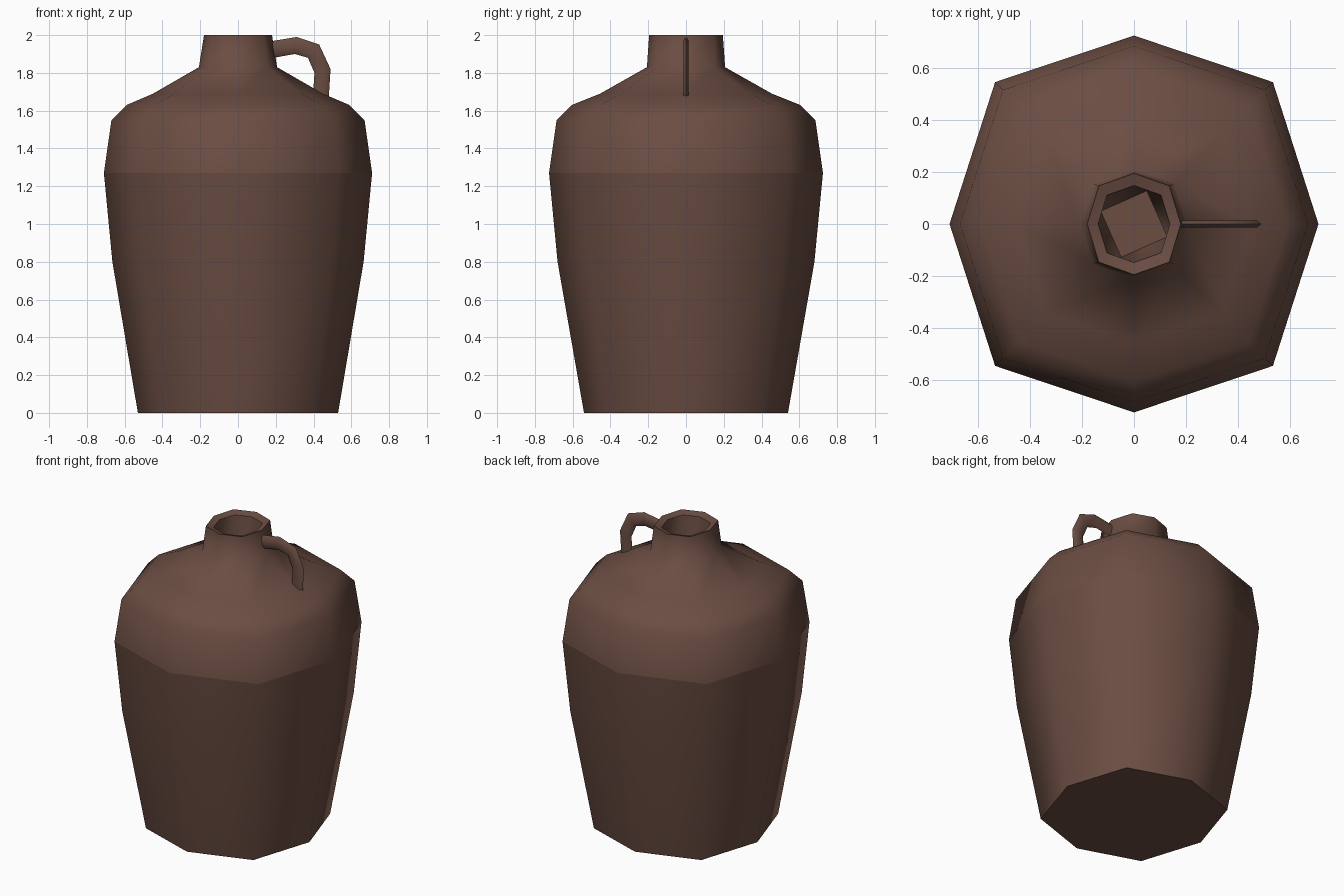
import bpy, bmesh, math
from mathutils import Vector

cube = bpy.data.objects.get("Cube")
if cube:
    bpy.data.objects.remove(cube)

clay = bpy.data.materials.new("brown clay")
clay.use_nodes = True
colour = (0.145, 0.074, 0.055, 1)
clay.diffuse_color = colour
clay.node_tree.nodes["Principled BSDF"].inputs["Base Color"].default_value = colour


def ring(bm, z, rx, ry):
    """Eight-sided ring whose diagonal corners bulge a little."""
    verts = []
    for i in range(8):
        a = i * math.pi / 4
        k = 1.065 if i % 2 else 1
        verts.append(bm.verts.new((rx * k * math.cos(a), ry * k * math.sin(a), z)))
    return verts


def skin(bm, rings):
    for a, b in zip(rings, rings[1:]):
        n = len(a)
        for i in range(n):
            j = (i + 1) % n
            bm.faces.new((a[i], a[j], b[j], b[i]))


def finish(bm, name, angle):
    bmesh.ops.remove_doubles(bm, verts=bm.verts, dist=0.0005)
    bmesh.ops.recalc_face_normals(bm, faces=bm.faces)
    mesh = bpy.data.meshes.new(name)
    bm.to_mesh(mesh)
    bm.free()
    mesh.materials.append(clay)
    obj = bpy.data.objects.new(name, mesh)
    bpy.context.collection.objects.link(obj)
    bpy.ops.object.select_all(action='DESELECT')
    obj.select_set(True)
    bpy.context.view_layer.objects.active = obj
    bpy.ops.object.shade_smooth_by_angle(angle=math.radians(angle))
    return obj


# Jug: belly, shoulder, neck, lip and the inside of the mouth
WAIST = 1.27
profile = [(0, 0.53, 0.54), (0.8, 0.665, 0.68), (WAIST, 0.71, 0.725),
           (1.55, 0.67, 0.685), (1.63, 0.59, 0.605), (1.69, 0.45, 0.455),
           (1.83, 0.207, 0.207), (2.0, 0.18, 0.195), (1.985, 0.138, 0.148)]
bm = bmesh.new()
rings = [ring(bm, *p) for p in profile]
# The mouth narrows to a square floor: corners merge in pairs
floor = []
for i in range(8):
    a = math.radians(69 + 90 * ((i - 1) // 2))
    floor.append(bm.verts.new((0.137 * math.cos(a), 0.137 * math.sin(a), 1.72)))
skin(bm, rings + [floor])
bm.faces.new(rings[0][::-1])
bm.faces.new(floor)
jug = finish(bm, "jug_body", 60)
# Crisp line round the widest part
for e in jug.data.edges:
    if all(abs(jug.data.vertices[v].co.z - WAIST) < 0.001 for v in e.vertices):
        e.use_edge_sharp = True

# Handle: thin six-sided loop between an outer and an inner outline
outer = [(0.16, 1.965), (0.31, 1.99), (0.43, 1.95), (0.49, 1.82), (0.48, 1.66)]
inner = [(0.16, 1.875), (0.30, 1.90), (0.37, 1.88), (0.405, 1.80), (0.395, 1.66)]
section = [(0, 0), (0.2, 1), (0.8, 1), (1, 0), (0.8, -1), (0.2, -1)]
bm = bmesh.new()
loops = []
for o, i in zip(outer, inner):
    o, i = Vector((o[0], 0, o[1])), Vector((i[0], 0, i[1]))
    loops.append([bm.verts.new(o.lerp(i, t) + Vector((0, 0.014 * s, 0)))
                  for t, s in section])
skin(bm, loops)
bm.faces.new(loops[0])
bm.faces.new(loops[-1])
finish(bm, "handle", 40)
